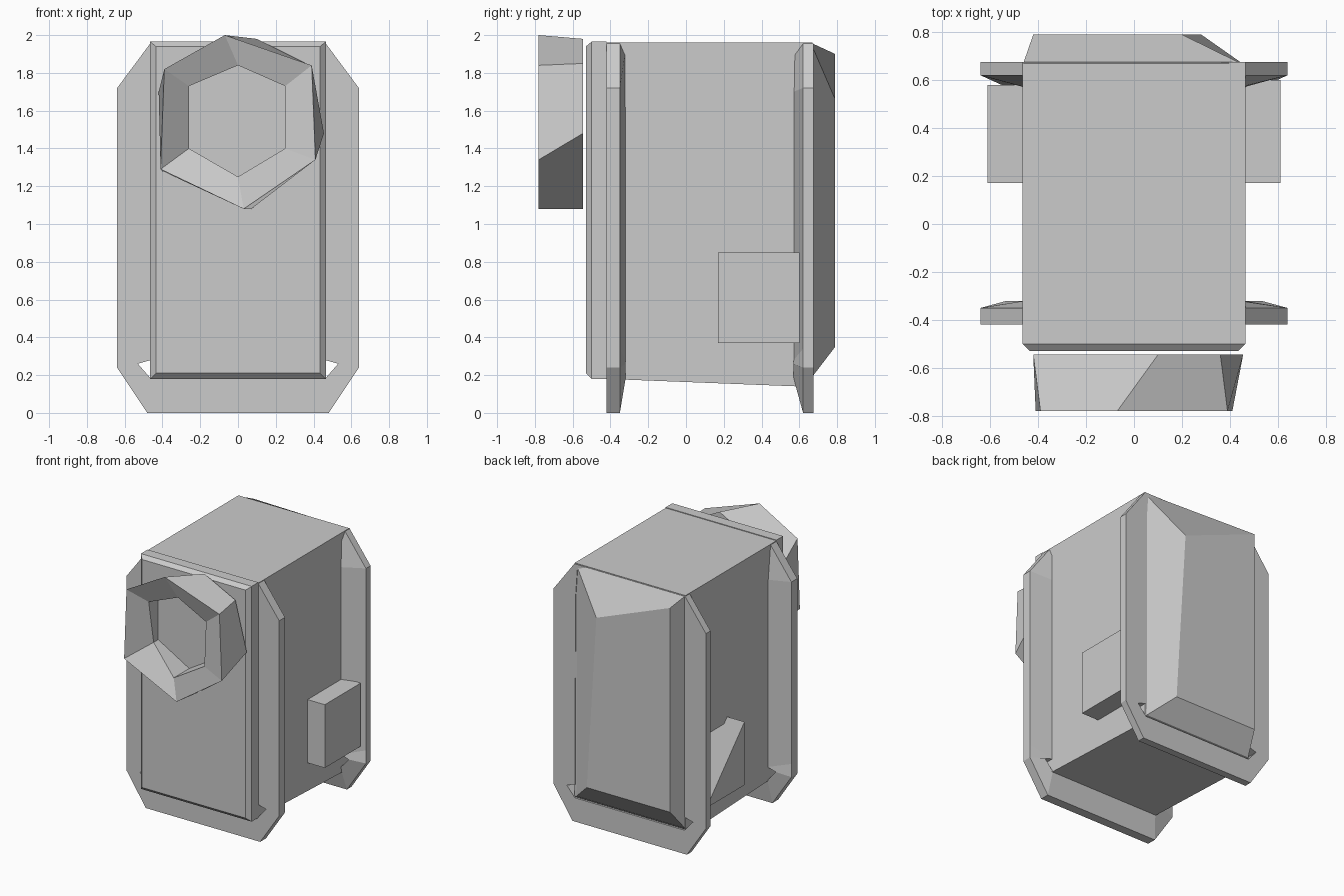
import bpy, bmesh

if "Cube" in bpy.data.objects:
    bpy.data.objects.remove(bpy.data.objects["Cube"])


def loft(name, loops, closed=False):
    """Skin equal-length loops of points; cap the ends, or join last to first."""
    bm = bmesh.new()
    rings = [[bm.verts.new(p) for p in loop] for loop in loops]
    pairs = list(zip(rings, rings[1:]))
    if closed:
        pairs.append((rings[-1], rings[0]))
    else:
        bm.faces.new(rings[0])
        bm.faces.new(rings[-1])
    n = len(rings[0])
    for a, b in pairs:
        for i in range(n):
            j = (i + 1) % n
            bm.faces.new((a[i], a[j], b[j], b[i]))
    bmesh.ops.recalc_face_normals(bm, faces=bm.faces)
    me = bpy.data.meshes.new(name)
    bm.to_mesh(me)
    bm.free()
    ob = bpy.data.objects.new(name, me)
    bpy.context.collection.objects.link(ob)
    return ob


def at(y, pts):
    return [(x, y, z) for x, z in pts]


def rect(x0, x1, z0, z1):
    return [(x0, z0), (x1, z0), (x1, z1), (x0, z1)]


def mirror(half):
    return half + [(-x, z) for x, z in reversed(half)]


# main cabinet, its floor sinking slightly to the rear
loft("cabinet_body", [at(-0.42, rect(-0.465, 0.465, 0.18, 1.96)),
                      at(0.60, rect(-0.465, 0.465, 0.14, 1.96)),
                      at(0.67, rect(-0.465, 0.465, 0.19, 1.96))])

# front door with chamfered rim
loft("front_door", [at(-0.42, rect(-0.465, 0.465, 0.18, 1.965)),
                    at(-0.50, rect(-0.465, 0.465, 0.18, 1.965)),
                    at(-0.53, rect(-0.435, 0.435, 0.21, 1.94))])

# rear panel with sloping borders, widest on the right
loft("rear_panel", [at(0.66, rect(-0.465, 0.465, 0.18, 1.96)),
                    at(0.79, [(-0.42, 0.35), (0.28, 0.35), (0.20, 1.66), (-0.42, 1.90)])])

# two octagonal roll frames with small gaps at the lower corners
outer = mirror([(0.48, 0.0), (0.64, 0.24), (0.64, 0.34), (0.64, 1.72), (0.465, 1.955)])
inner = mirror([(0.46, 0.18), (0.53, 0.26), (0.46, 0.28), (0.455, 1.70), (0.44, 1.92)])
for name, y_flat, y_rim, y_in in (("front_frame", -0.42, -0.35, -0.32),
                                  ("rear_frame", 0.675, 0.62, 0.57)):
    loft(name, [at(y_flat, outer), at(y_rim, outer), at(y_in, inner), at(y_flat, inner)],
         closed=True)

# faceted dial ring on the door, its mouth dipping at the lower left
front_rim = [(-0.07, 2.0), (0.39, 1.84), (0.41, 1.34), (0.03, 1.08), (-0.41, 1.29), (-0.39, 1.82)]
back_rim = [(0.1, 1.98), (0.36, 1.85), (0.455, 1.48), (0.07, 1.08), (-0.40, 1.28), (-0.42, 1.70)]
hole = [(0.0, 1.84), (0.25, 1.73), (0.25, 1.40), (0.0, 1.25), (-0.26, 1.40), (-0.26, 1.73)]
depth = [-0.72, -0.74, -0.76, -0.77, -0.64, -0.70]
mouth = [(x, y, z) for (x, z), y in zip(hole, depth)]
loft("dial_ring", [at(-0.78, front_rim), at(-0.545, back_rim), at(-0.545, hole), mouth],
     closed=True)

# recessed face inside the ring
loft("dial_face", [at(-0.545, hole), at(-0.585, hole)])

# right side box
loft("right_side_box", [at(0.17, rect(0.45, 0.61, 0.37, 0.85)),
                        at(0.60, rect(0.45, 0.61, 0.37, 0.85))])

# left side wedge, its top falling away to the rear
loft("left_side_box", [at(0.17, rect(-0.61, -0.45, 0.37, 0.85)),
                       at(0.58, [(-0.61, 0.37), (-0.45, 0.37), (-0.45, 0.85), (-0.61, 0.42)])])
